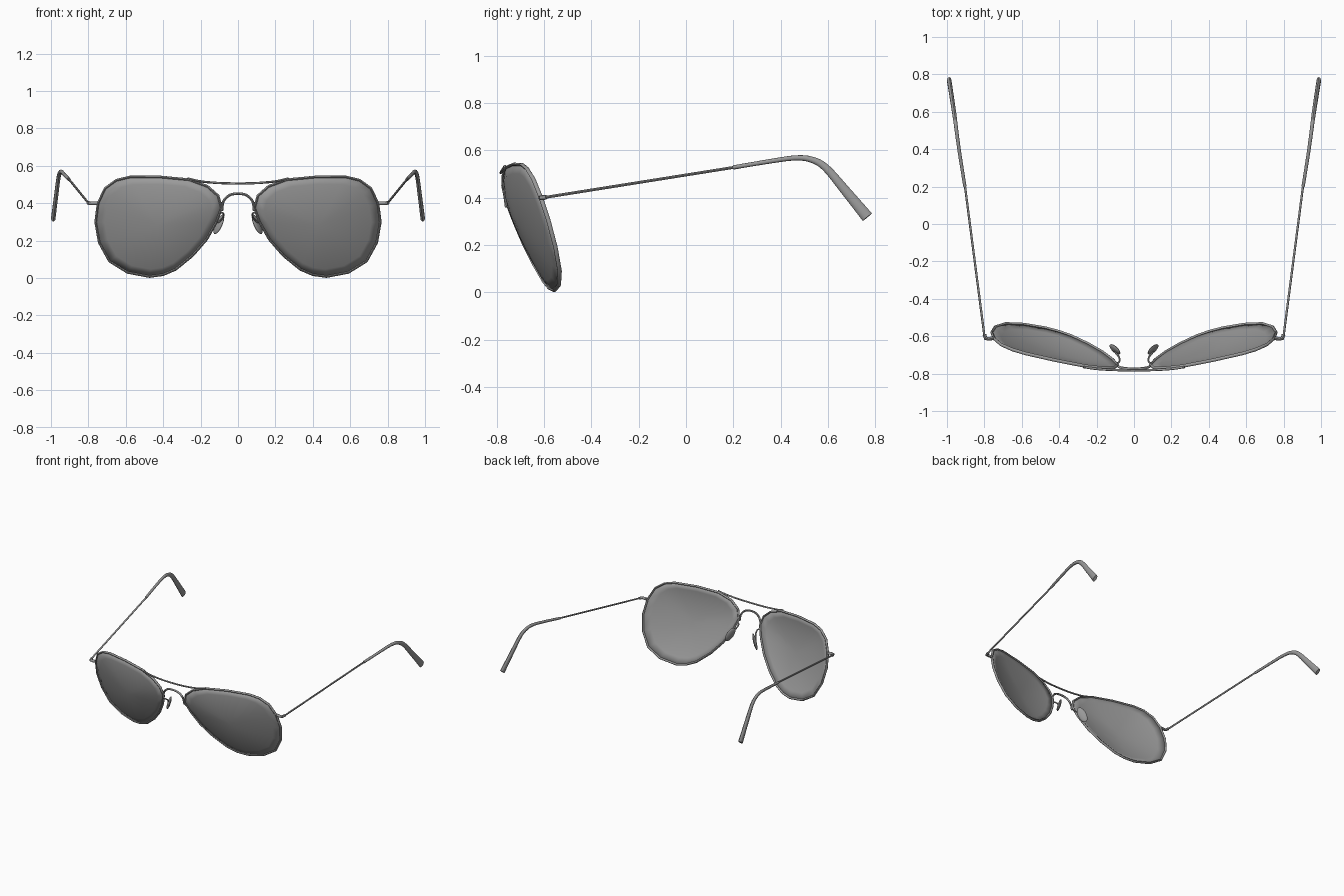
import bpy, bmesh, math
from mathutils import Vector, Matrix

cube = bpy.data.objects.get("Cube")
if cube:
    bpy.data.objects.remove(cube, do_unlink=True)

mat = bpy.data.materials.new("gunmetal grey")
mat.use_nodes = True
GREY = (0.32, 0.32, 0.32, 1)
mat.diffuse_color = GREY
mat.node_tree.nodes["Principled BSDF"].inputs["Base Color"].default_value = GREY


def finish(name, bm, mirror=True):
    """Turn a bmesh into a smooth object, mirrored across x if wanted."""
    bmesh.ops.recalc_face_normals(bm, faces=bm.faces)
    mesh = bpy.data.meshes.new(name)
    bm.to_mesh(mesh)
    bm.free()
    mesh.materials.append(mat)
    ob = bpy.data.objects.new(name, mesh)
    bpy.context.collection.objects.link(ob)
    if mirror:
        mod = ob.modifiers.new("Mirror", 'MIRROR')
        mod.use_mirror_merge = False
    bpy.ops.object.select_all(action='DESELECT')
    ob.select_set(True)
    bpy.context.view_layer.objects.active = ob
    bpy.ops.object.shade_smooth_by_angle(angle=math.radians(45))
    return ob


def smooth_path(pts, steps=4):
    """Catmull-Rom curve through the points."""
    p = [Vector(q) for q in pts]
    p = [2 * p[0] - p[1]] + p + [2 * p[-1] - p[-2]]
    out = []
    for a, b, c, d in zip(p, p[1:], p[2:], p[3:]):
        for i in range(steps):
            t = i / steps
            out.append(0.5 * (2 * b + (c - a) * t + (2 * a - 5 * b + 4 * c - d) * t * t
                              + (3 * b - a - 3 * c + d) * t ** 3))
    return out + [p[-2]]


def sweep(name, path, size, ref, closed=False, sides=8, mirror=True):
    """Sweep an ellipse along a path; size(t) gives its radii across and along ref."""
    bm = bmesh.new()
    path = [Vector(p) for p in path]
    n = len(path)
    rings = []
    for i, p in enumerate(path):
        if closed:
            tan = path[(i + 1) % n] - path[i - 1]
        else:
            tan = path[min(i + 1, n - 1)] - path[max(i - 1, 0)]
        tan.normalize()
        u = tan.cross(Vector(ref)).normalized()
        w = tan.cross(u)
        ru, rw = size(i / (n - 1))
        angles = [2 * math.pi * k / sides for k in range(sides)]
        rings.append([bm.verts.new(p + u * ru * math.cos(a) + w * rw * math.sin(a))
                      for a in angles])
    for i in range(n if closed else n - 1):
        r, s = rings[i], rings[(i + 1) % n]
        for k in range(sides):
            j = (k + 1) % sides
            bm.faces.new((r[k], r[j], s[j], s[k]))
    if not closed:
        bm.faces.new(rings[0])
        bm.faces.new(rings[-1])
    return finish(name, bm, mirror)


def wire(r):
    return lambda t: (r, r)


# Teardrop lens outline (x, z), lying on a plane tilted and swept back
OUTLINE = [(.58, .54), (.42, .541), (.26, .526), (.163, .49), (.106, .44), (.088, .376),
           (.115, .30), (.168, .206), (.243, .12), (.334, .046), (.40, .018), (.473, .008),
           (.59, .03), (.687, .09), (.742, .19), (.761, .30), (.748, .40), (.71, .48), (.65, .523)]
CX, CZ = .43, .28


def on_plane(x, z):
    return -.648 + .224 * (x - CX) - .30 * (z - CZ)


# Domed lenses built from concentric rings
bm = bmesh.new()
rings = []
for t in (1, .85, .7, .5, .25):
    ring = []
    for x, z in OUTLINE:
        px, pz = CX + (x - CX) * t, CZ + (z - CZ) * t
        ring.append(bm.verts.new((px, on_plane(px, pz) - .05 * (1 - t * t), pz)))
    rings.append(ring)
count = len(OUTLINE)
for r, s in zip(rings, rings[1:]):
    for k in range(count):
        j = (k + 1) % count
        bm.faces.new((r[k], r[j], s[j], s[k]))
tip = bm.verts.new((CX, on_plane(CX, CZ) - .05, CZ))
for k in range(count):
    bm.faces.new((rings[-1][k], rings[-1][(k + 1) % count], tip))
lenses = finish("lenses", bm)
solid = lenses.modifiers.new("Thickness", 'SOLIDIFY')
solid.thickness = .005
solid.offset = 0

# Wire rims around the lenses
sweep("rims", [(x, on_plane(x, z), z) for x, z in OUTLINE],
      lambda t: (.007, .009), (0, 1, 0), closed=True)


def symmetric(half):
    """Mirror a half path that ends on the centre line."""
    return half + [(-x, y, z) for x, y, z in reversed(half[:-1])]


# Top brow bar and arched nose bridge
brow = [(.27, -.765, .533), (.20, -.775, .517), (.10, -.781, .508), (0, -.782, .506)]
sweep("brow_bar", smooth_path(symmetric(brow)), wire(.006), (0, 1, 0), mirror=False)
arch = [(.086, -.758, .36), (.078, -.765, .41), (.045, -.772, .443), (0, -.774, .451)]
sweep("nose_bridge", smooth_path(symmetric(arch)), wire(.007), (0, 1, 0), mirror=False)

# Nose pads on small bent wires
long_axis = Vector((.42, .2, -.88)).normalized()
flat_axis = Vector((-.8, .5, -.2))
flat_axis = (flat_axis - long_axis * flat_axis.dot(long_axis)).normalized()
turn = Matrix((flat_axis, long_axis.cross(flat_axis), long_axis)).transposed().to_4x4()
place = Matrix.Translation((.102, -.67, .287)) @ turn @ Matrix.Diagonal((.011, .03, .058, 1))
bm = bmesh.new()
bmesh.ops.create_uvsphere(bm, u_segments=14, v_segments=10, radius=1, matrix=place)
finish("nose_pads", bm)
sweep("nose_pad_arms", smooth_path([(.092, -.745, .35), (.078, -.735, .345), (.08, -.712, .325),
                                    (.097, -.69, .305), (.106, -.672, .29)]),
      wire(.005), (1, 0, 0), sides=6)

# Hinge blocks joining rims and temples
sweep("hinges", [(.75, -.61, .40), (.775, -.614, .40), (.793, -.612, .40), (.80, -.59, .402)],
      wire(.010), (0, 0, 1))

# Slim temples and their flattened, hooked ear tips
sweep("temples", [(.799, -.605, .40), (.906, .22, .531)], wire(.006), (1, 0, 0))
ear = [(.904, .20, .528), (.928, .35, .553), (.944, .46, .568), (.953, .53, .561),
       (.961, .59, .527), (.973, .67, .434), (.988, .766, .318)]
sweep("ear_tips", smooth_path(ear), lambda t: (.009 + .016 * t ** 2, .009 + .003 * t),
      (1, 0, 0), sides=10)
